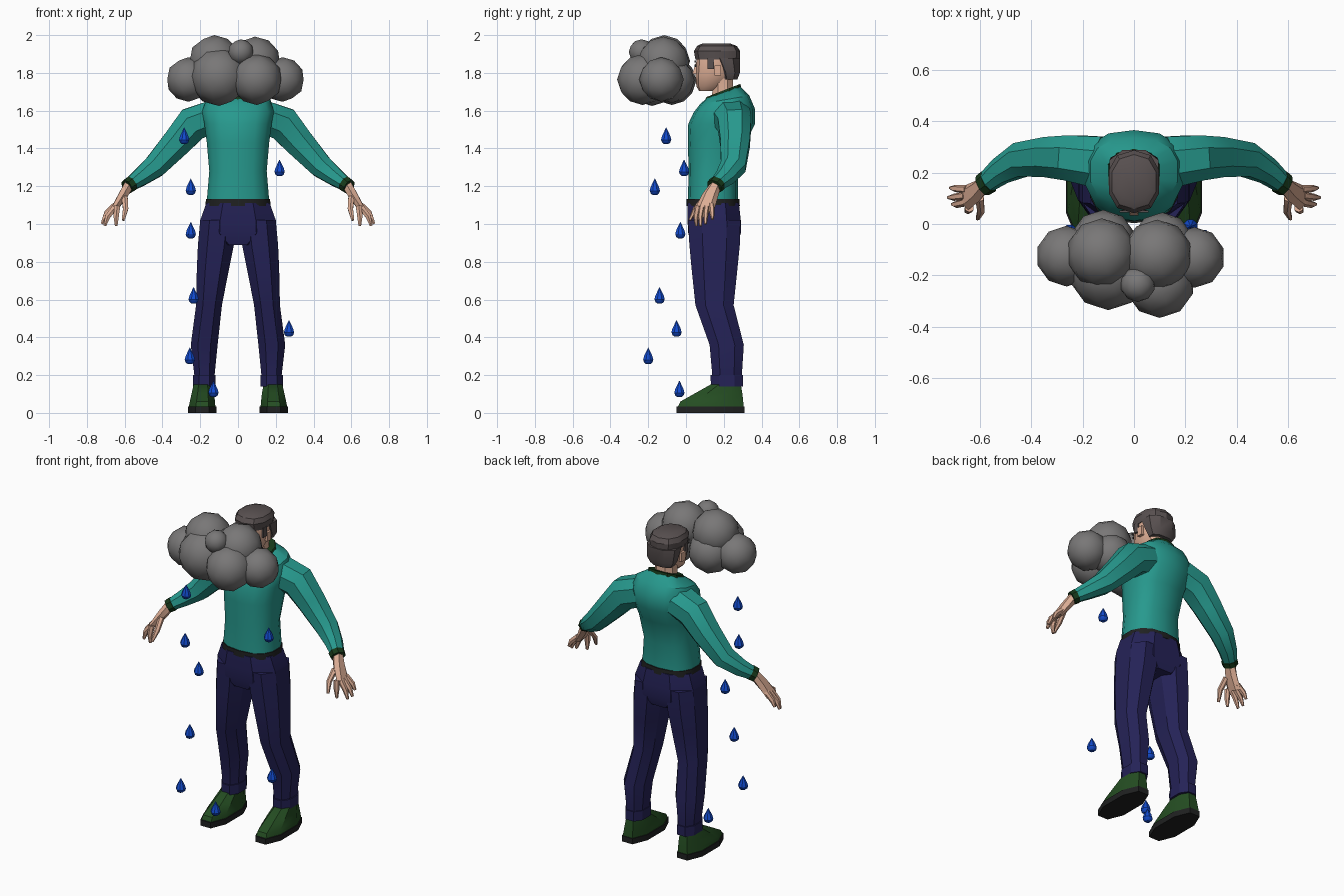
import bpy, bmesh, math
from mathutils import Vector

def material(name, rgb):
    m = bpy.data.materials.new(name)
    m.diffuse_color = (*rgb, 1)
    return m

TEAL = material("teal_shirt", (0.02, 0.32, 0.27))
NAVY = material("navy_cloth", (0.018, 0.016, 0.095))
SHOE = material("dark_green_leather", (0.018, 0.075, 0.016))
TRIM = material("deep_green_trim", (0.008, 0.04, 0.01))
BLACK = material("near_black", (0.014, 0.015, 0.015))
SKIN = material("skin", (0.72, 0.42, 0.30))
HAIR = material("grey_brown_hair", (0.10, 0.082, 0.082))
CLOUD = material("cloud_grey", (0.19, 0.185, 0.185))
RAIN = material("rain_blue", (0.006, 0.07, 0.62))


def unit_ring(n, p):
    """Rounded outline fitted to -1..1 in both directions."""
    pts = []
    for i in range(n):
        t = 2 * math.pi * (i + 0.5) / n
        c, s = math.cos(t), math.sin(t)
        pts.append((math.copysign(abs(c) ** p, c), math.copysign(abs(s) ** p, s)))
    mx, my = max(a for a, b in pts), max(b for a, b in pts)
    return [(a / mx, b / my) for a, b in pts]


def level(x0, x1, y0, y1, z, zback=None, n=8, p=0.85):
    """Level (or tilted) ring within the given x and y limits."""
    zb = z if zback is None else zback
    return [Vector(((x0 + x1) / 2 + a * (x1 - x0) / 2, (y0 + y1) / 2 + b * (y1 - y0) / 2,
                    z + (zb - z) * (b + 1) / 2)) for a, b in unit_ring(n, p)]


def loft(name, rings, mat, mirror=False):
    bm = bmesh.new()
    vs = [[bm.verts.new(c) for c in r] for r in rings]
    for r, q in zip(vs, vs[1:]):
        for i in range(len(r)):
            j = (i + 1) % len(r)
            bm.faces.new((r[i], r[j], q[j], q[i]))
    bm.faces.new(vs[0])
    bm.faces.new(vs[-1])
    bmesh.ops.recalc_face_normals(bm, faces=bm.faces)
    me = bpy.data.meshes.new(name)
    bm.to_mesh(me)
    bm.free()
    me.materials.append(mat)
    ob = bpy.data.objects.new(name, me)
    bpy.context.collection.objects.link(ob)
    if mirror:
        md = ob.modifiers.new("mirror", 'MIRROR')
        md.use_mirror_merge = False
    return ob


def tube(name, path, mat, n=8, mirror=True):
    """Path of (x, y, z, thickness, half width along y)."""
    cs = [Vector(q[:3]) for q in path]
    rings = []
    for i, q in enumerate(path):
        d = (cs[min(i + 1, len(cs) - 1)] - cs[max(i - 1, 0)]).normalized()
        v = Vector((0, 1, 0))
        v = (v - d * v.dot(d)).normalized()
        u = d.cross(v)
        rings.append([cs[i] + u * a * q[3] + v * b * q[4] for a, b in unit_ring(n, 0.9)])
    return loft(name, rings, mat, mirror)


def body(name, rows, mat, n=8, p=0.85):
    """Centred rings of (half width, front y, back y, front z[, back z])."""
    return loft(name, [level(-r[0], r[0], *r[1:], n=n, p=p) for r in rows], mat)


def box(name, x0, x1, y0, y1, z0, z1, mat, mirror=True):
    return loft(name, [level(x0, x1, y0, y1, z, n=4) for z in (z0, z1)], mat, mirror)


# Shoes
loft("shoe_sole", [level(.115, .265, -.05, .31, z) for z in (0, .035)], BLACK, True)
loft("shoe_upper", [level(.12, .26, -.042, .305, .035), level(.122, .255, -.03, .303, .06),
                    level(.127, .245, .05, .298, .105), level(.135, .235, .13, .29, .15)], SHOE, True)

# Trousers
loft("trouser_leg", [level(.012, .2, .01, .288, 1.02), level(.022, .212, .018, .285, .89),
                     level(.048, .218, .03, .272, .76), level(.085, .222, .05, .252, .57),
                     level(.108, .25, .125, .306, .36), level(.125, .23, .14, .295, .19)], NAVY, True)
loft("trouser_cuff", [level(.12, .237, .13, .302, .2), level(.12, .237, .132, .302, .14)], NAVY, True)
body("trouser_hips", [(.168, .008, .28, 1.11), (.2, .008, .29, 1.02), (.205, .012, .29, .95),
                      (.1, .03, .27, .89)], NAVY)

# Shirt
body("belt", [(.172, .003, .285, 1.095), (.17, .003, .282, 1.132)], BLACK, 14)
body("shirt_torso", [(.165, .01, .275, 1.125), (.152, .014, .275, 1.28), (.165, .01, .315, 1.43),
                     (.178, .012, .365, 1.53), (.19, .04, .365, 1.59, 1.61),
                     (.17, .075, .335, 1.635, 1.68), (.095, .108, .285, 1.665, 1.73)],
     TEAL, 14, 0.8)
body("collar", [(.102, .1, .293, 1.655, 1.72), (.095, .108, .288, 1.672, 1.742)], TRIM, 10)
tube("sleeve", [(.13, .24, 1.57, .085, .1), (.24, .257, 1.53, .092, .088), (.325, .26, 1.43, .078, .078),
                (.44, .25, 1.305, .062, .066), (.52, .205, 1.245, .047, .05),
                (.578, .158, 1.205, .034, .038)], TEAL)
tube("sleeve_cuff", [(.565, .166, 1.213, .04, .044), (.588, .15, 1.197, .037, .042)], TRIM)

# Hands
tube("palm", [(.578, .157, 1.205, .026, .03), (.61, .128, 1.15, .024, .042),
              (.655, .1, 1.08, .016, .05)], SKIN, 6)
FINGERS = {
    "index_finger": ((.64, .062, 1.095), (.645, .052, 1.04), (.645, .055, .99)),
    "middle_finger": ((.65, .085, 1.09), (.69, .076, 1.04), (.705, .077, .99)),
    "ring_finger": ((.655, .11, 1.09), (.7, .104, 1.045), (.72, .103, 1.0)),
    "little_finger": ((.65, .135, 1.1), (.695, .138, 1.06), (.712, .14, 1.025)),
    "thumb": ((.6, .1, 1.14), (.595, .05, 1.08), (.608, .02, 1.02)),
}
for name, pts in FINGERS.items():
    tube(name, [(*c, t, t) for c, t in zip(pts, (.016, .014, .007))], SKIN, 6)

# Head
body("neck", [(.07, .125, .265, 1.63), (.06, .14, .25, 1.7), (.062, .14, .25, 1.77)], SKIN)
body("face", [(.035, .068, .16, 1.705), (.06, .055, .2, 1.73), (.083, .05, .25, 1.79),
              (.089, .055, .268, 1.87), (.08, .075, .26, 1.92)], SKIN, 10)
loft("nose", [level(-.018, .018, .034, .08, 1.795, n=4), level(-.01, .01, .05, .08, 1.85, n=4)], SKIN)
box("ear", .08, .1, .15, .185, 1.785, 1.84, SKIN)
box("eye", .022, .048, .046, .055, 1.832, 1.845, BLACK)
box("eyebrow", .016, .056, .044, .053, 1.856, 1.866, HAIR)

# Hair
body("hair_top", [(.093, .05, .285, 1.87), (.098, .042, .287, 1.915), (.085, .058, .27, 1.942),
                  (.06, .085, .235, 1.955)], HAIR, 10)
body("hair_back", [(.07, .195, .272, 1.765), (.09, .185, .285, 1.8), (.096, .14, .287, 1.88)], HAIR)
box("sideburn", .075, .096, .115, .148, 1.82, 1.88, HAIR)

# Cloud puffs: x, y, z, radius
PUFFS = [(-.262, -.125, 1.765, .118), (.235, -.13, 1.765, .118),
         (-.1, -.18, 1.78, .155), (-.125, -.115, 1.863, .137),
         (.1, -.23, 1.765, .135), (.09, -.12, 1.855, .137),
         (.015, -.235, 1.91, .068), (-.12, -.075, 1.76, .13),
         (.11, -.075, 1.76, .12)]
for x, y, z, r in PUFFS:
    bpy.ops.mesh.primitive_ico_sphere_add(subdivisions=2, radius=r, location=(x, y, z))
    bpy.context.object.name = "cloud_puff"
    bpy.context.object.data.materials.append(CLOUD)

# Raindrops
DROPS = [(-.285, -.105, 1.46), (.22, -.01, 1.29), (-.25, -.165, 1.19), (-.25, -.03, .96),
         (-.235, -.14, .615), (.27, -.05, .44), (-.255, -.2, .295), (-.13, -.035, .12)]
PROFILE = [(.012, -.036), (.022, -.028), (.027, -.014), (.022, .006), (.012, .027), (.001, .05)]
for x, y, z in DROPS:
    loft("raindrop", [level(x - r, x + r, y - r, y + r, z + h, p=1) for r, h in PROFILE], RAIN)

# Smooth shading with crisp folds
bpy.ops.object.select_all(action='SELECT')
bpy.context.view_layer.objects.active = bpy.data.objects["shirt_torso"]
bpy.ops.object.shade_smooth_by_angle(angle=math.radians(32))
